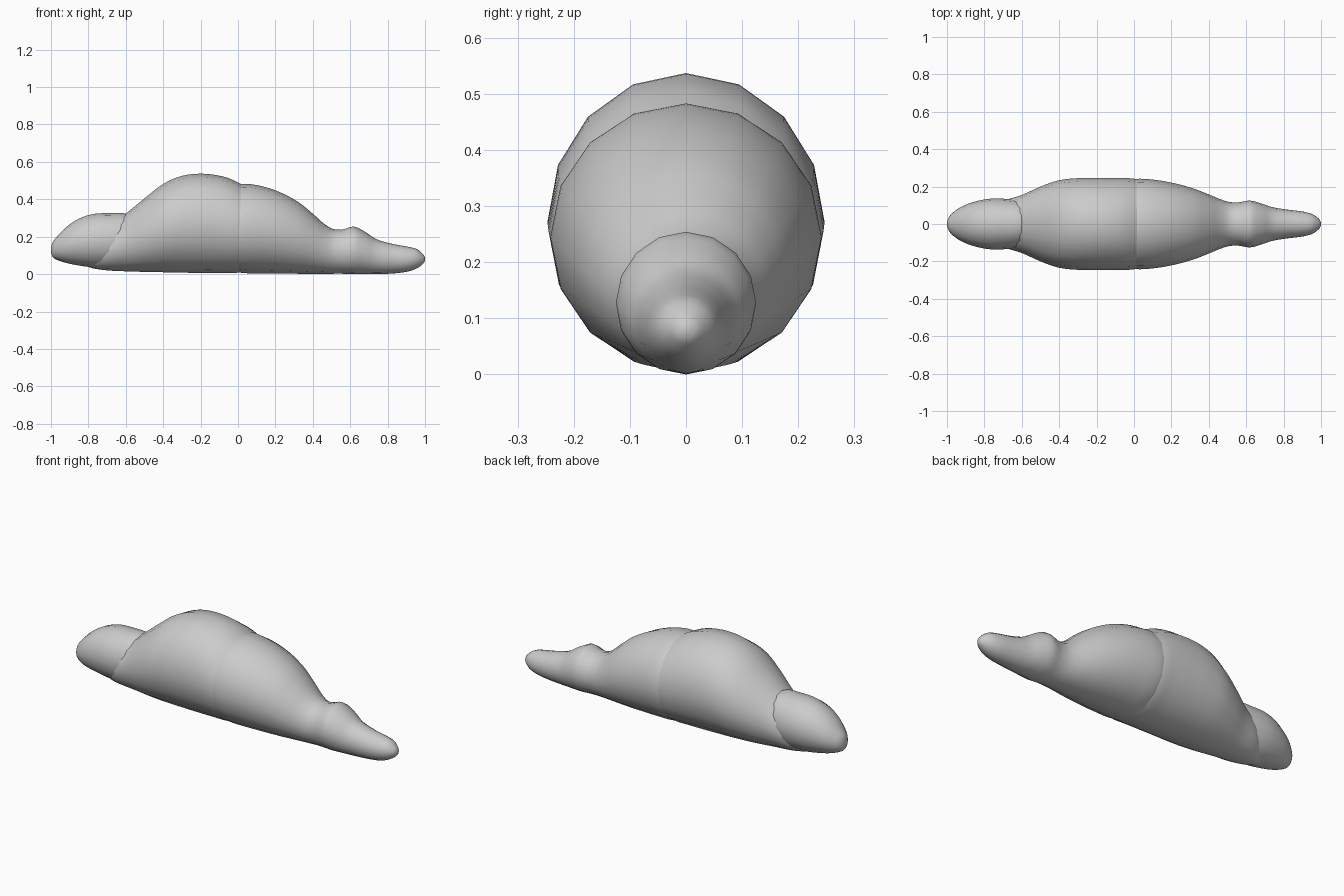
import bpy, bmesh, math

SIDES = 16


def smooth_stations(keys, steps=4):
    """Catmull-Rom resampling of (x, bottom, top, half_width) stations."""
    out = []
    for i in range(len(keys) - 1):
        p0, p1 = keys[max(i - 1, 0)], keys[i]
        p2, p3 = keys[i + 1], keys[min(i + 2, len(keys) - 1)]
        for s in range(steps):
            t = s / steps
            out.append([0.5 * (2 * b + (c - a) * t + (2 * a - 5 * b + 4 * c - d) * t * t
                               + (3 * b - a - 3 * c + d) * t ** 3)
                        for a, b, c, d in zip(p0, p1, p2, p3)])
    out.append(list(keys[-1]))
    return out


def loft(name, keys):
    """Closed skin of elliptical rings along x, with rounded tips."""
    bm = bmesh.new()
    rings = []
    for x, low, high, half in smooth_stations(keys):
        mid, rad = (low + high) / 2, (high - low) / 2
        rings.append([bm.verts.new((x, half * math.sin(2 * math.pi * k / SIDES),
                                    mid + rad * math.cos(2 * math.pi * k / SIDES)))
                      for k in range(SIDES)])
    for a, b in zip(rings, rings[1:]):
        for k in range(SIDES):
            n = (k + 1) % SIDES
            bm.faces.new((a[k], a[n], b[n], b[k]))
    bm.faces.new(rings[0])
    bm.faces.new(rings[-1])
    bmesh.ops.recalc_face_normals(bm, faces=bm.faces)
    for f in bm.faces:
        f.smooth = True
    mesh = bpy.data.meshes.new(name)
    bm.to_mesh(mesh)
    bm.free()
    obj = bpy.data.objects.new(name, mesh)
    bpy.context.collection.objects.link(obj)
    return obj


# Rounded end lobe
loft("left_lobe", [
    (-1.0, 0.117, 0.137, 0.008), (-0.992, 0.093, 0.168, 0.032), (-0.97, 0.077, 0.198, 0.06),
    (-0.92, 0.06, 0.25, 0.094), (-0.85, 0.046, 0.297, 0.12), (-0.77, 0.036, 0.322, 0.135),
    (-0.68, 0.036, 0.326, 0.134), (-0.60, 0.05, 0.323, 0.12), (-0.52, 0.09, 0.28, 0.08),
    (-0.48, 0.16, 0.20, 0.02)])

# Large central hump
loft("rear_body", [
    (-0.83, 0.052, 0.075, 0.01), (-0.78, 0.032, 0.14, 0.065), (-0.70, 0.02, 0.245, 0.122),
    (-0.60, 0.015, 0.323, 0.155), (-0.50, 0.012, 0.405, 0.2), (-0.40, 0.01, 0.482, 0.234),
    (-0.30, 0.008, 0.525, 0.245), (-0.19, 0.006, 0.537, 0.247), (-0.08, 0.006, 0.522, 0.246),
    (0.0, 0.008, 0.49, 0.242), (0.06, 0.03, 0.45, 0.22), (0.12, 0.1, 0.36, 0.14),
    (0.14, 0.2, 0.26, 0.03)])

# Tapering front body with collar and narrow tip
loft("front_body", [
    (-0.12, 0.2, 0.28, 0.04), (-0.08, 0.08, 0.4, 0.17), (-0.02, 0.02, 0.468, 0.23),
    (0.03, 0.006, 0.483, 0.242), (0.12, 0.004, 0.472, 0.235), (0.22, 0.003, 0.44, 0.217),
    (0.32, 0.002, 0.387, 0.189), (0.40, 0.002, 0.323, 0.158), (0.46, 0.002, 0.27, 0.133),
    (0.51, 0.002, 0.241, 0.118), (0.56, 0.002, 0.239, 0.116), (0.62, 0.0, 0.254, 0.125),
    (0.68, 0.0, 0.226, 0.11), (0.74, 0.0, 0.187, 0.09), (0.82, 0.003, 0.163, 0.077),
    (0.90, 0.012, 0.148, 0.067), (0.955, 0.03, 0.134, 0.052), (0.99, 0.055, 0.106, 0.026),
    (1.0, 0.073, 0.087, 0.006)])
